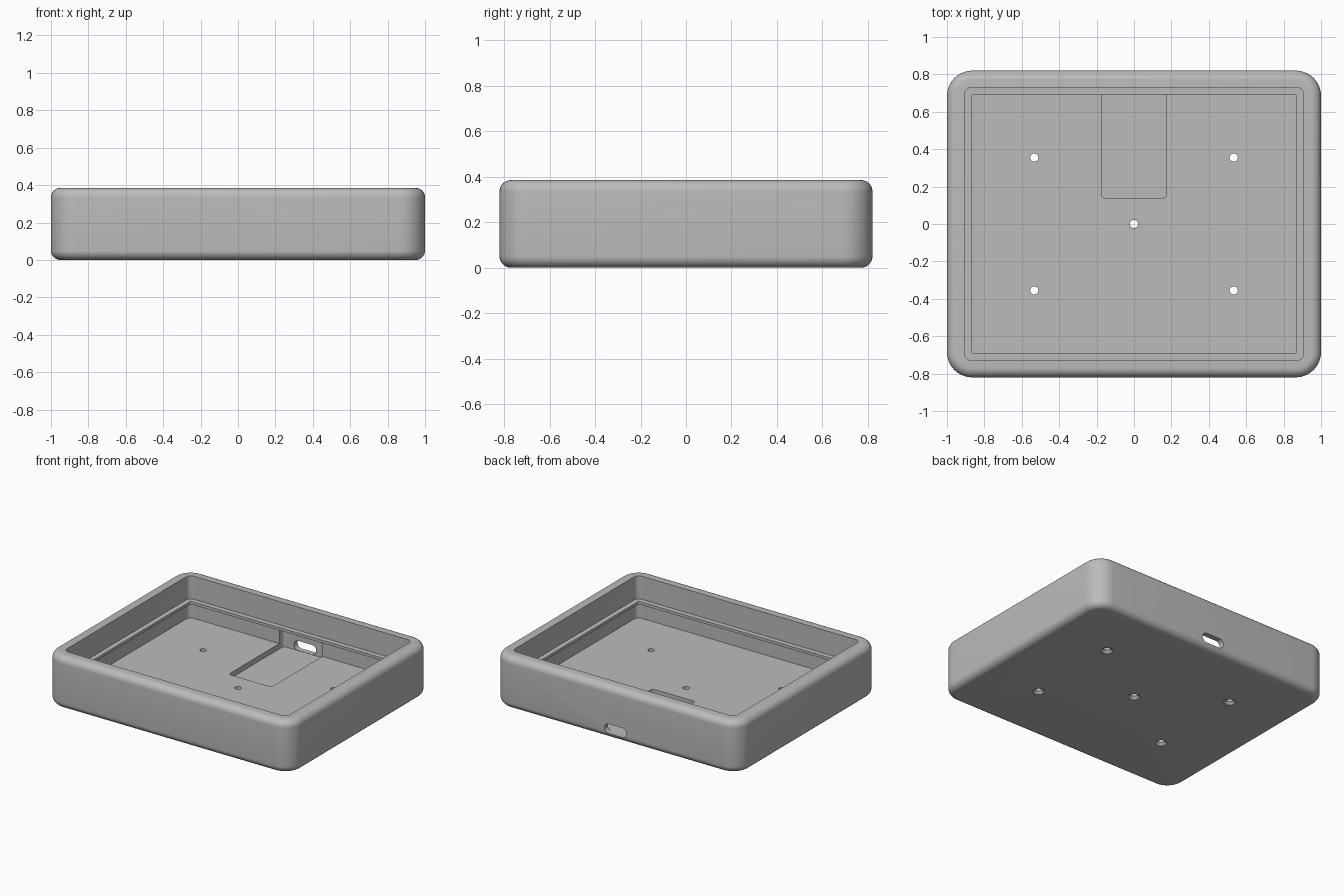
import bpy, bmesh, math
from mathutils import Matrix

if "Cube" in bpy.data.objects:
    bpy.data.objects.remove(bpy.data.objects["Cube"], do_unlink=True)

gray = bpy.data.materials.new("matte gray")
gray.use_nodes = True
gray.diffuse_color = (0.5, 0.5, 0.5, 1)
gray.node_tree.nodes["Principled BSDF"].inputs["Base Color"].default_value = (0.5, 0.5, 0.5, 1)


def rounded_ring(hx, hy, r, steps=10):
    """Points of a rounded rectangle with half sizes hx, hy."""
    pts = []
    for i, (sx, sy) in enumerate([(1, 1), (-1, 1), (-1, -1), (1, -1)]):
        for s in range(steps + 1):
            a = math.pi / 2 * (i + s / steps)
            pts.append((sx * (hx - r) + r * math.cos(a), sy * (hy - r) + r * math.sin(a)))
    return pts


def loft(name, rings, matrix=Matrix()):
    """Closed solid through (points, z) rings, from bottom to top."""
    bm = bmesh.new()
    loops = [[bm.verts.new((x, y, z)) for x, y in pts] for pts, z in rings]
    bm.faces.new(loops[0][::-1])
    bm.faces.new(loops[-1])
    for lo, hi in zip(loops, loops[1:]):
        for i in range(len(lo)):
            j = (i + 1) % len(lo)
            bm.faces.new((lo[i], lo[j], hi[j], hi[i]))
    bmesh.ops.transform(bm, matrix=matrix, verts=bm.verts)
    bmesh.ops.recalc_face_normals(bm, faces=bm.faces)
    mesh = bpy.data.meshes.new(name)
    bm.to_mesh(mesh)
    bm.free()
    mesh.materials.append(gray)
    obj = bpy.data.objects.new(name, mesh)
    bpy.context.collection.objects.link(obj)
    return obj


def prism(name, hx, hy, r, z0, z1, matrix=Matrix()):
    ring = rounded_ring(hx, hy, r)
    return loft(name, [(ring, z0), (ring, z1)], matrix)


# Outer body with filleted top and bottom edges
HX, HY, H, CORNER, F = 1.0, 0.82, 0.385, 0.135, 0.05
rings = []
for top in (False, True):
    for s in range(9):
        a = math.pi / 2 * s / 8
        a = math.pi / 2 - a if not top else a
        inset = F * (1 - math.cos(a))
        z = H - F + F * math.sin(a) if top else F - F * math.sin(a)
        rings.append((rounded_ring(HX - inset, HY - inset, CORNER - inset), z))
body = loft("tray_body", rings)

# Cavity above and below a thin inner lip, and the opening inside the lip
cutters = [
    prism("upper_cavity", 0.907, 0.73, 0.04, 0.215, 0.6),
    prism("lower_cavity", 0.907, 0.73, 0.04, 0.075, 0.195),
    prism("lip_opening", 0.87, 0.692, 0.012, 0.12, 0.3),
    # Recess in the floor reaching into the back wall
    prism("connector_recess", 0.175, 0.32, 0.022, 0.036, 0.194,
          Matrix.Translation((0, 0.46, 0))),
    # Slot through the back wall
    prism("connector_slot", 0.09, 0.035, 0.034, -0.1, 0.1,
          Matrix.Translation((0, 0.84, 0.073)) @ Matrix.Rotation(math.pi / 2, 4, 'X')),
]

# Countersunk screw holes
circle = [(math.cos(i * math.pi / 12), math.sin(i * math.pi / 12)) for i in range(24)]
for x, y in [(0, 0)] + [(sx * 0.533, sy * 0.355) for sx in (-1, 1) for sy in (-1, 1)]:
    hole = [([(r * u, r * v) for u, v in circle], z)
            for r, z in [(0.06, -0.02), (0.022, 0.018), (0.022, 0.15)]]
    cutters.append(loft("screw_hole", hole, Matrix.Translation((x, y, 0))))

bpy.context.view_layer.objects.active = body
for cutter in cutters:
    cutter.hide_render = True
    mod = body.modifiers.new(cutter.name, 'BOOLEAN')
    mod.operation = 'DIFFERENCE'
    mod.solver = 'EXACT'
    mod.object = cutter
    bpy.ops.object.modifier_apply(modifier=mod.name)
for cutter in cutters:
    bpy.data.objects.remove(cutter, do_unlink=True)

bpy.ops.object.select_all(action='DESELECT')
body.select_set(True)
bpy.ops.object.shade_smooth_by_angle(angle=math.radians(30))
